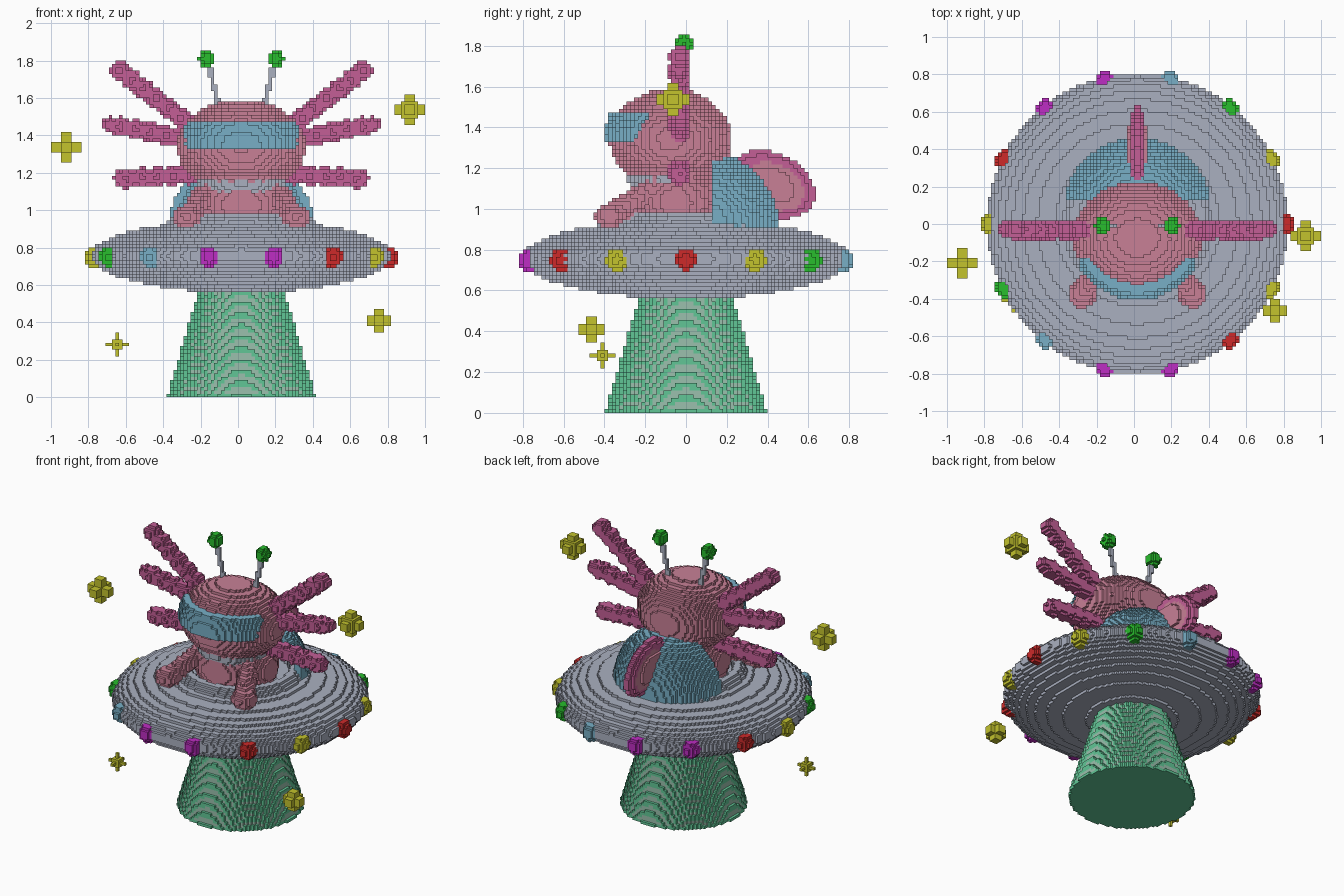
import bpy, math
from mathutils import Vector

if "Cube" in bpy.data.objects:
    bpy.data.objects.remove(bpy.data.objects["Cube"], do_unlink=True)

V = 2 / 110          # edge of one block
CX = V               # centre line of the saucer
SRGB = {
    "hull_grey": (170, 176, 192), "skin_pink": (200, 128, 150), "limb_magenta": (195, 95, 150),
    "glass_blue": (120, 175, 198), "beam_green": (97, 198, 150), "beam_pale": (155, 192, 174),
    "bright_green": (40, 190, 45), "lamp_purple": (190, 45, 195), "lamp_red": (205, 42, 42),
    "lamp_yellow": (195, 195, 45),
}
NAMES = list(SRGB)


def linear(c):
    c /= 255
    return c / 12.92 if c <= 0.04045 else ((c + 0.055) / 1.055) ** 2.4


MATS = []
for name, rgb in SRGB.items():
    m = bpy.data.materials.new(name)
    m.use_nodes = True
    col = (*[linear(c) for c in rgb], 1)
    m.diffuse_color = col
    bsdf = m.node_tree.nodes["Principled BSDF"]
    bsdf.inputs["Base Color"].default_value = col
    bsdf.inputs["Roughness"].default_value = 0.8
    MATS.append(m)

cells = {}           # block index -> (part, colour)


def index(p):
    return [math.floor((p[0] + 1) / V), math.floor((p[1] + 1) / V), math.floor(p[2] / V)]


def fill(part, colour, lo, hi, rule):
    """Fill the blocks in a box that satisfy rule(x, y, z); a colour may be a rule too."""
    a, b = index(lo), index(hi)
    for i in range(a[0], b[0] + 1):
        x = (i + 0.5) * V - 1
        for j in range(a[1], b[1] + 1):
            y = (j + 0.5) * V - 1
            for k in range(max(a[2], 0), b[2] + 1):
                z = (k + 0.5) * V
                if rule(x, y, z):
                    cells[i, j, k] = (part, colour(x, y, z) if callable(colour) else colour)


def inside(c, r):
    return lambda x, y, z: ((x - c[0]) / r[0])**2 + ((y - c[1]) / r[1])**2 + ((z - c[2]) / r[2])**2 <= 1


def ellipsoid(part, colour, c, r, cut=lambda x, y, z: True):
    test = inside(c, r)
    c, r = Vector(c), Vector(r)
    fill(part, colour, c - r, c + r, lambda x, y, z: test(x, y, z) and cut(x, y, z))


def limb(part, colour, a, b, ra, rb, bump=0.0):
    """Tapered rod from a to b, with optional ripples along it."""
    a, b = Vector(a), Vector(b)
    d = b - a
    m = max(ra, rb) + bump
    lo = [min(p, q) - m for p, q in zip(a, b)]
    hi = [max(p, q) + m for p, q in zip(a, b)]

    def rule(x, y, z):
        p = Vector((x, y, z))
        t = min(max((p - a).dot(d) / d.length_squared, 0), 1)
        r = ra + (rb - ra) * t + bump * math.sin(t * d.length * 75)
        return (p - a - d * t).length <= r
    fill(part, colour, lo, hi, rule)


def radius(x, y):
    return math.hypot(x - CX, y)


# Light beam: green skin with the paler core showing between steps
def beam_r(z):
    return 0.398 - 0.295 * z


fill("light_beam",
     lambda x, y, z: "beam_pale" if beam_r(z) - radius(x, y) > 0.45 * V and z > V else "beam_green",
     (-0.42, -0.42, 0), (0.46, 0.42, 0.56), lambda x, y, z: radius(x, y) <= beam_r(z))

# Saucer with raised cockpit rim and sunken floor
hull = inside((CX, 0, 0.755), (0.805, 0.805, 0.195))


def saucer(x, y, z):
    r = radius(x, y)
    rim = z > 0.75 and r < 0.44 - (z - 0.89) * 0.9
    return (hull(x, y, z) or rim) and not (r < 0.32 and z > 0.93)


fill("saucer", "hull_grey", (-0.8, -0.82, 0.56), (0.84, 0.82, 0.965), saucer)

# Lamps around the edge, counter-clockwise from the left side
LAMPS = ["lamp_red", "lamp_yellow", "bright_green", "glass_blue", "lamp_purple", "lamp_purple", "lamp_red",
         "lamp_yellow", "bright_green", "glass_blue", "lamp_purple", "lamp_purple", "lamp_red", "lamp_yellow"]
for n, colour in enumerate(LAMPS):
    t = n * math.tau / 14
    ellipsoid("edge_lamps", colour, (CX + 0.785 * math.cos(t), 0.785 * math.sin(t), 0.75), (0.053, 0.053, 0.058))

# Opened canopy: back part of a hollow dome
hollow = inside((CX, 0.08, 0.91), (0.35, 0.34, 0.335))
ellipsoid("canopy", "glass_blue", (CX, 0.08, 0.91), (0.395, 0.38, 0.375),
          lambda x, y, z: y > 0.12 and z > 0.88 and not hollow(x, y, z))

# Flat tilted tail with a pink centre on both sides
TILT = math.radians(-25)


def tail(ry, rz):
    def rule(x, y, z):
        u, w = y - 0.42, z - 1.12
        p = u * math.cos(TILT) + w * math.sin(TILT)
        q = w * math.cos(TILT) - u * math.sin(TILT)
        return (p / ry)**2 + (q / rz)**2 + ((x - CX) / 0.053)**2 <= 1
    return rule


def tail_colour(x, y, z):
    u, w = y - 0.43, z - 1.11
    p = u * math.cos(TILT) + w * math.sin(TILT)
    q = w * math.cos(TILT) - u * math.sin(TILT)
    return "skin_pink" if (p / 0.155)**2 + (q / 0.11)**2 < 1 else "limb_magenta"


fill("tail", tail_colour, (-0.06, 0.17, 0.9), (0.1, 0.68, 1.32), tail(0.225, 0.155))

# Torso, bib and head
ellipsoid("torso", "skin_pink", (CX, -0.05, 1.03), (0.28, 0.23, 0.22), lambda x, y, z: z > 0.88)
ellipsoid("bib", "hull_grey", (CX, -0.09, 1.15), (0.235, 0.195, 0.11))
ellipsoid("head", "skin_pink", (CX, -0.075, 1.34), (0.345, 0.30, 0.248))
ellipsoid("visor", "glass_blue", (CX, -0.075, 1.34), (0.352, 0.33, 0.30),
          lambda x, y, z: 1.335 < z < 1.475 and y < -0.17 - (1.475 - z) * 0.6)

for s, side in ((-1, "right"), (1, "left")):
    # Legs resting on the saucer
    limb(side + "_leg", "skin_pink", (CX + s * 0.17, -0.15, 1.10), (CX + s * 0.285, -0.36, 0.975), 0.055, 0.06)
    ellipsoid(side + "_foot", "skin_pink", (CX + s * 0.295, -0.375, 0.965), (0.078, 0.075, 0.06))
    # Three side arms
    for n, (x0, z0, x1, z1) in enumerate([(0.24, 1.43, 0.65, 1.745), (0.30, 1.38, 0.70, 1.455),
                                          (0.26, 1.19, 0.63, 1.17)]):
        limb(f"{side}_arm_{n + 1}", "limb_magenta", (CX + s * x0, -0.03, z0), (CX + s * x1, -0.03, z1),
             0.05, 0.05, 0.006)
    # Antenna with a ball tip
    limb(side + "_antenna", "hull_grey", (CX + s * 0.12, -0.01, 1.54), (CX + s * 0.175, -0.01, 1.79), 0.014, 0.014)
    ellipsoid(side + "_antenna_ball", "bright_green", (CX + s * 0.184, -0.01, 1.81), (0.045, 0.045, 0.045))

# Floating stars: block cores with a spike along each axis
for n, (c, core, spike, half) in enumerate([((0.915, -0.07, 1.545), 2, 4, 1), ((-0.915, -0.21, 1.345), 1, 4, 1),
                                            ((0.755, -0.47, 0.41), 1, 3, 1), ((-0.65, -0.41, 0.28), 1, 3, 0)]):
    o = index(c)
    span = range(-spike, spike + 1)
    for d in ((i, j, k) for i in span for j in span for k in span):
        small, mid, big = sorted(map(abs, d))
        reach = spike if mid == 0 else spike - 1 if half == 0 else spike
        if big <= core or (mid <= half and big <= reach):
            cells[o[0] + d[0], o[1] + d[1], o[2] + d[2]] = (f"star_{n + 1}", "lamp_yellow")

# Skin every part with the block faces that are open to the air
SIDES = []
for axis in range(3):
    u, w = (axis + 1) % 3, (axis + 2) % 3
    for sign in (0, 1):
        ring = []
        for p, q in ((0, 0), (1, 0), (1, 1), (0, 1)):
            corner = [0, 0, 0]
            corner[axis], corner[u], corner[w] = sign, p, q
            ring.append(tuple(corner))
        step = [0, 0, 0]
        step[axis] = 1 if sign else -1
        SIDES.append((step, ring if sign else ring[::-1]))

parts = {}
for (i, j, k), (part, colour) in cells.items():
    verts, faces, slots = parts.setdefault(part, ({}, [], []))
    for step, ring in SIDES:
        if (i + step[0], j + step[1], k + step[2]) not in cells:
            faces.append([verts.setdefault((i + a, j + b, k + c), len(verts)) for a, b, c in ring])
            slots.append(colour)

for part, (verts, faces, slots) in parts.items():
    if not faces:
        continue
    mesh = bpy.data.meshes.new(part)
    mesh.from_pydata([(i * V - 1, j * V - 1, k * V) for i, j, k in verts], [], faces)
    used = [n for n in NAMES if n in set(slots)]
    for n in used:
        mesh.materials.append(MATS[NAMES.index(n)])
    mesh.polygons.foreach_set("material_index", [used.index(s) for s in slots])
    mesh.update()
    bpy.context.scene.collection.objects.link(bpy.data.objects.new(part, mesh))
